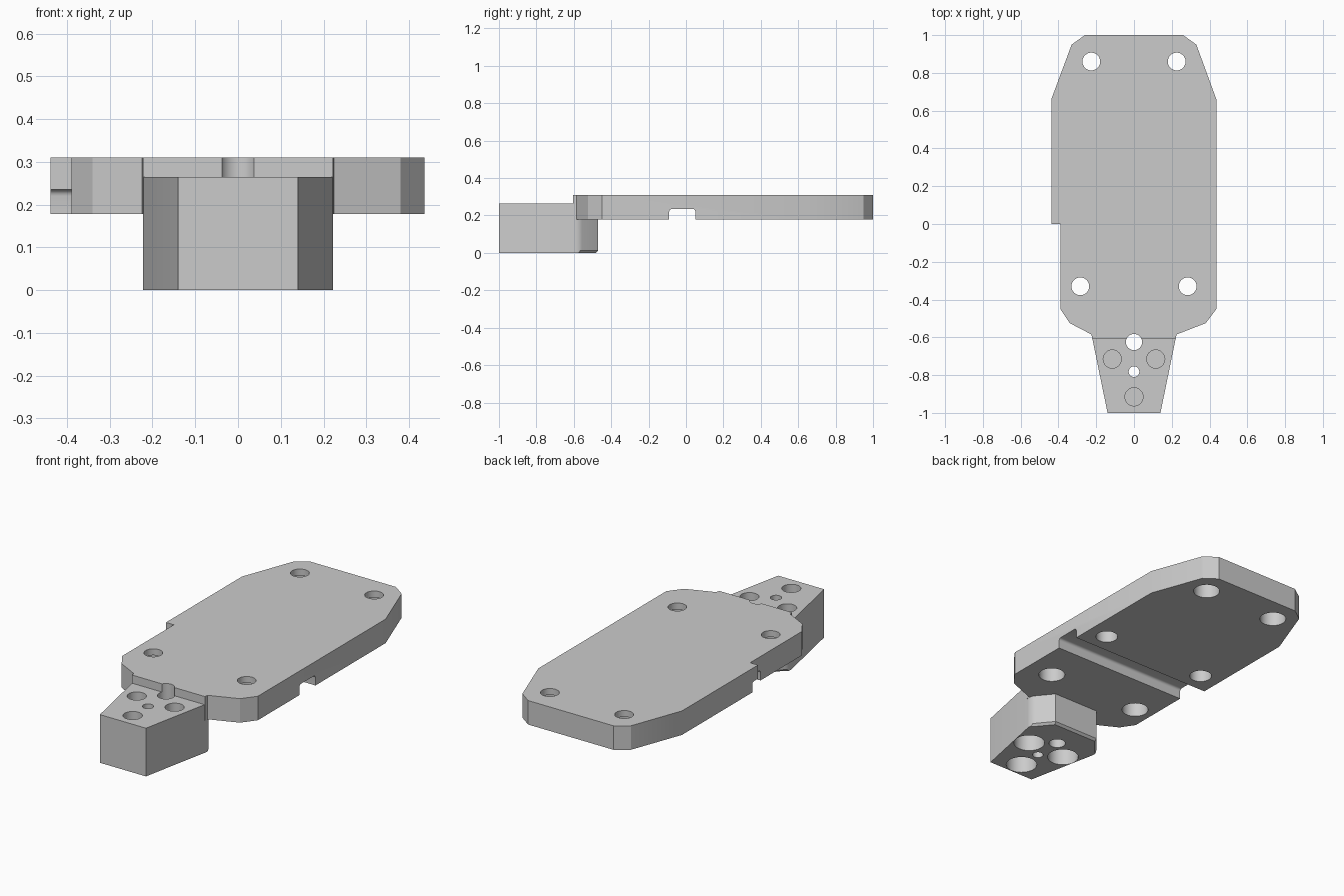
import bpy, bmesh, math
from mathutils import Matrix, Vector

old = bpy.data.objects.get("Cube")
if old:
    bpy.data.objects.remove(old, do_unlink=True)

grey = bpy.data.materials.new("plain_grey")
grey.use_nodes = True
grey.diffuse_color = (0.6, 0.6, 0.6, 1)
grey.node_tree.nodes["Principled BSDF"].inputs["Base Color"].default_value = (0.6, 0.6, 0.6, 1)


def finish(bm, name):
    bmesh.ops.recalc_face_normals(bm, faces=bm.faces)
    mesh = bpy.data.meshes.new(name)
    bm.to_mesh(mesh)
    bm.free()
    mesh.materials.append(grey)
    obj = bpy.data.objects.new(name, mesh)
    bpy.context.collection.objects.link(obj)
    return obj


def prism(outline, bottom, top):
    bm = bmesh.new()
    face = bm.faces.new([bm.verts.new((x, y, bottom)) for x, y in outline])
    up = bmesh.ops.extrude_face_region(bm, geom=[face])["geom"]
    verts = [g for g in up if isinstance(g, bmesh.types.BMVert)]
    bmesh.ops.translate(bm, verts=verts, vec=(0, 0, top - bottom))
    return bm


def drill(x, y, radius, bottom, top):
    bm = bmesh.new()
    bmesh.ops.create_cone(bm, cap_ends=True, segments=48, radius1=radius, radius2=radius,
                          depth=top - bottom,
                          matrix=Matrix.Translation((x, y, (top + bottom) / 2)))
    return finish(bm, "drill_cutter")


def cut(obj, cutters):
    bpy.context.view_layer.objects.active = obj
    for cutter in cutters:
        mod = obj.modifiers.new("cut", "BOOLEAN")
        mod.operation = "DIFFERENCE"
        mod.solver = "EXACT"
        mod.object = cutter
        bpy.ops.object.modifier_apply(modifier=mod.name)
        bpy.data.objects.remove(cutter, do_unlink=True)


def smooth(obj):
    bpy.ops.object.select_all(action="DESELECT")
    obj.select_set(True)
    bpy.context.view_layer.objects.active = obj
    bpy.ops.object.shade_smooth_by_angle(angle=math.radians(25))


# Base plate, with a side step on its right edge
LOW, HIGH, STEP = 0.178, 0.31, 0.265
right_edge = [(-0.222, -0.605), (-0.225, -0.585), (-0.34, -0.525), (-0.39, -0.45),
              (-0.39, 0), (-0.438, 0), (-0.438, 0.66), (-0.33, 0.95), (-0.26, 1)]
left_edge = [(0.26, 1), (0.33, 0.95), (0.436, 0.66), (0.436, -0.45),
             (0.38, -0.525), (0.225, -0.585), (0.222, -0.605)]
plate = finish(prism(right_edge + left_edge, LOW, HIGH), "base_plate")

# Cross slot under the plate, with rounded upper corners
bm = bmesh.new()
bmesh.ops.create_cube(bm, size=1, matrix=Matrix.Translation((0, -0.02, 0.185))
                      @ Matrix.Diagonal((1.2, 0.14, 0.1, 1)))
roof = [e for e in bm.edges if all(v.co.z > 0.2 for v in e.verts)
        and abs(e.verts[0].co.x - e.verts[1].co.x) > 1]
bmesh.ops.bevel(bm, geom=roof, offset=0.015, segments=4, profile=0.5, affect="EDGES")
cutters = [finish(bm, "slot_cutter")]

# Counterbored screw holes and blind pockets in the plate
for side in (-1, 1):
    for x, y in ((0.226, 0.86), (0.284, -0.33)):
        cutters.append(drill(side * x, y, 0.047, 0.1, 0.4))
        cutters.append(drill(side * x, y, 0.068, 0.1, 0.275))
    cutters.append(drill(side * 0.32, 0.16, 0.057, 0.1, 0.275))
cutters.append(drill(0, -0.625, 0.043, -0.1, 0.4))
cut(plate, cutters)
smooth(plate)

# Tapered front block, tucked under the plate
half = [(0.14, -1), (0.227, -0.575), (0.14, -0.47)]
bm = prism(half + [(-x, y) for x, y in reversed(half)], 0, STEP)
corners = [e for e in bm.edges if abs(e.verts[0].co.z - e.verts[1].co.z) > 0.1
           and abs(e.verts[0].co.x) > 0.2]
bmesh.ops.bevel(bm, geom=corners, offset=0.025, segments=4, profile=0.5, affect="EDGES")
heel = [e for e in bm.edges if all(v.co.z < 0.001 and v.co.y > -0.575 for v in e.verts)]
bmesh.ops.bevel(bm, geom=heel, offset=0.012, segments=1, affect="EDGES")
block = finish(bm, "front_block")

# Block holes: two through holes and three double-ended pockets
cutters = [drill(0, -0.625, 0.043, -0.1, 0.4), drill(0, -0.782, 0.028, -0.1, 0.4)]
for x, y in ((-0.115, -0.715), (0.115, -0.715), (0, -0.915)):
    cutters.append(drill(x, y, 0.048, 0.15, 0.4))
    cutters.append(drill(x, y, 0.08, -0.1, 0.135))
cut(block, cutters)
smooth(block)
